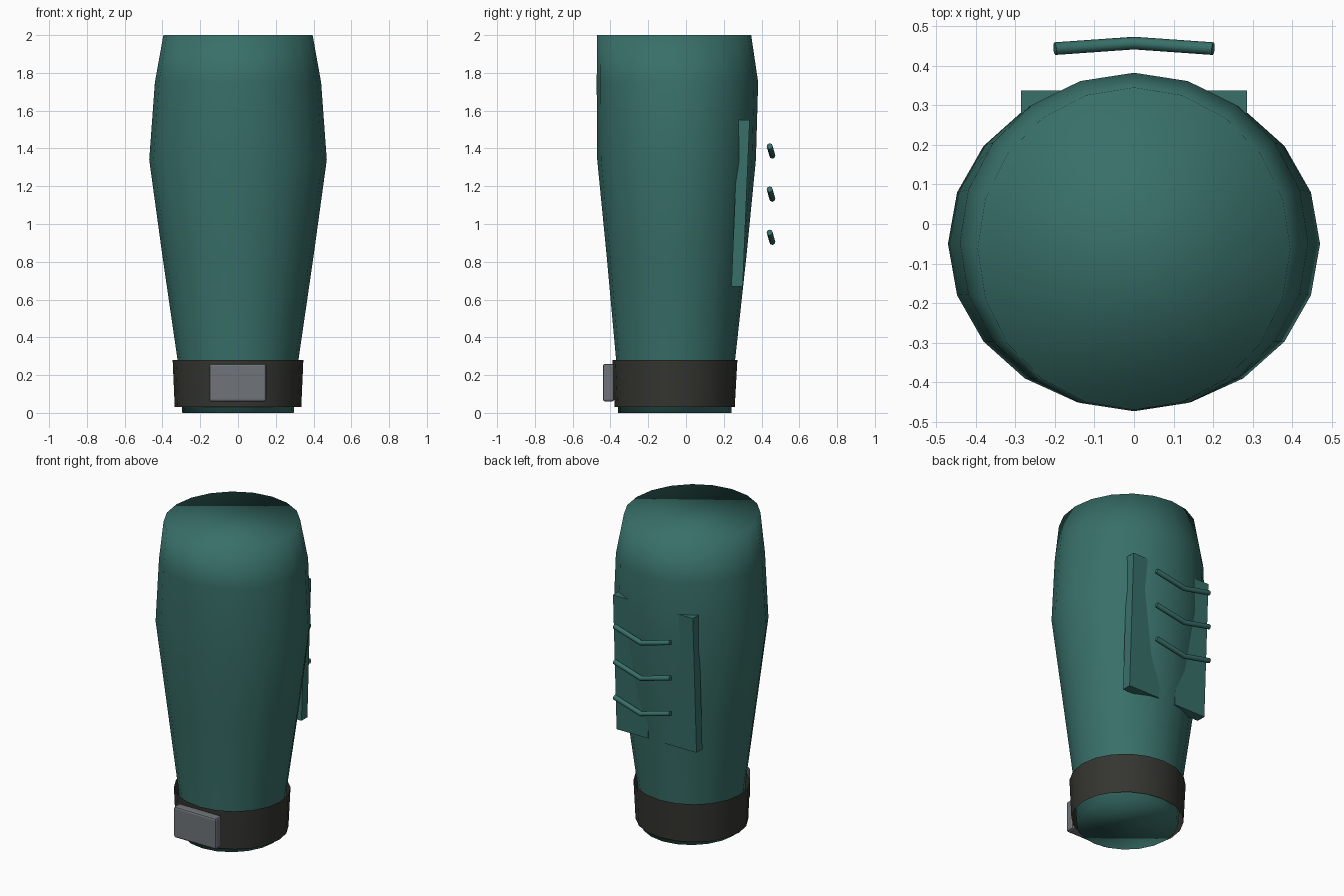
import bpy, bmesh, math
from mathutils import Vector

if "Cube" in bpy.data.objects:
    bpy.data.objects.remove(bpy.data.objects["Cube"])


def material(name, rgb):
    m = bpy.data.materials.new(name)
    m.diffuse_color = (*rgb, 1)
    m.use_nodes = True
    m.node_tree.nodes["Principled BSDF"].inputs["Base Color"].default_value = m.diffuse_color
    return m


TEAL = material("teal", (0.04, 0.16, 0.14))
DARK = material("dark_strap", (0.035, 0.036, 0.03))
STEEL = material("steel", (0.16, 0.175, 0.19))


def finish(name, bm, mat, smooth=False):
    bmesh.ops.recalc_face_normals(bm, faces=bm.faces)
    for f in bm.faces:
        f.smooth = smooth
    me = bpy.data.meshes.new(name)
    bm.to_mesh(me)
    bm.free()
    ob = bpy.data.objects.new(name, me)
    bpy.context.collection.objects.link(ob)
    me.materials.append(mat)
    return ob


def loft(name, rings, mat, caps, sides=20):
    """Rings are (z, half width, front y, back y)."""
    bm = bmesh.new()
    loops = []
    for z, rx, y0, y1 in rings:
        cy, ry = (y0 + y1) / 2, (y1 - y0) / 2
        loops.append([bm.verts.new((rx * math.sin(2 * math.pi * i / sides),
                                    cy + ry * math.cos(2 * math.pi * i / sides), z))
                      for i in range(sides)])
    for a, b in zip(loops, loops[1:]):
        for i in range(sides):
            j = (i + 1) % sides
            bm.faces.new((a[i], a[j], b[j], b[i]))
    if caps:
        bm.faces.new(loops[0])
        bm.faces.new(loops[-1])
    return finish(name, bm, mat, True)


def box(name, lo, hi, mat, lean=0.0):
    """Box from corner to corner; the top is shifted in y by lean."""
    bm = bmesh.new()
    bmesh.ops.create_cube(bm, size=1)
    lo, hi = Vector(lo), Vector(hi)
    for v in bm.verts:
        top = v.co.z > 0
        v.co = Vector([lo[k] + (v.co[k] + 0.5) * (hi[k] - lo[k]) for k in range(3)])
        v.co.y += lean if top else 0
    return finish(name, bm, mat)


# Tapered, closed leg sleeve
loft("sleeve_body", [(0.0, 0.295, -0.36, 0.24), (0.28, 0.32, -0.37, 0.26),
                     (0.83, 0.40, -0.42, 0.32), (1.34, 0.47, -0.47, 0.37),
                     (1.75, 0.44, -0.473, 0.382), (2.0, 0.395, -0.47, 0.345)], TEAL, True)

# Open strap around the bottom
loft("ankle_strap", [(0.03, 0.335, -0.378, 0.258), (0.28, 0.346, -0.39, 0.272)],
     DARK, False, 20)

# Buckle on the front of the strap
buckle = box("buckle", (-0.153, -0.44, 0.06), (0.15, -0.38, 0.26), STEEL)
bev = buckle.modifiers.new("bevel", "BEVEL")
bev.width = 0.012
bev.segments = 2

# Leaning lacing flaps on the back
for side, s in (("left", -1), ("right", 1)):
    x0, x1 = sorted((0.06 * s, 0.285 * s))
    box(side + "_lacing_flap", (x0, 0.24, 0.67), (x1, 0.30, 1.55), TEAL, 0.037)

# Three bent laces
for k in range(3):
    z = 0.905 + 0.2285 * k
    cu = bpy.data.curves.new("lace_%d" % (k + 1), "CURVE")
    cu.dimensions = "3D"
    cu.bevel_depth = 0.016
    cu.bevel_resolution = 2
    cu.use_fill_caps = True
    sp = cu.splines.new("POLY")
    sp.points.add(2)
    for p, co in zip(sp.points, ((-0.2, 0.443, z + 0.05), (0, 0.457, z), (0.2, 0.443, z + 0.05))):
        p.co = (*co, 1)
    cu.materials.append(TEAL)
    ob = bpy.data.objects.new(cu.name, cu)
    bpy.context.collection.objects.link(ob)
